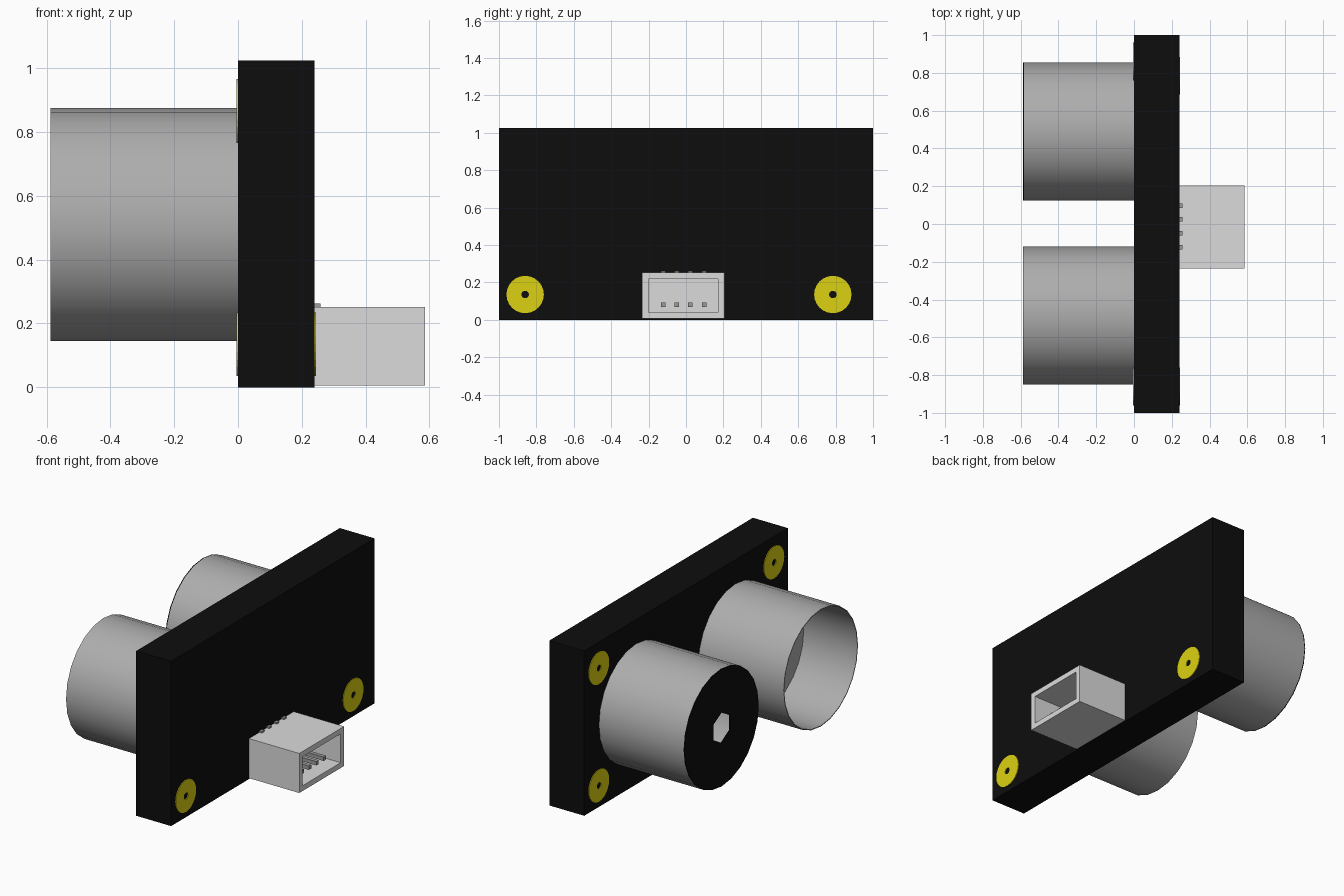
import bpy, bmesh, math
from mathutils import Matrix, Vector

cube = bpy.data.objects.get("Cube")
if cube:
    bpy.data.objects.remove(cube, do_unlink=True)


def material(name, rgb):
    m = bpy.data.materials.new(name)
    m.use_nodes = True
    m.diffuse_color = (*rgb, 1)
    bsdf = next(n for n in m.node_tree.nodes if n.type == 'BSDF_PRINCIPLED')
    bsdf.inputs["Base Color"].default_value = (*rgb, 1)
    return m


BLACK = material("board black", (0.004, 0.004, 0.004))
METAL = material("can grey", (0.42, 0.42, 0.42))
PAD = material("pad yellow", (0.72, 0.64, 0.006))
PLASTIC = material("connector light grey", (0.71, 0.71, 0.71))
PIN = material("pin grey", (0.33, 0.33, 0.33))


def finish(name, bm, mat, smooth=False):
    bmesh.ops.recalc_face_normals(bm, faces=bm.faces)
    mesh = bpy.data.meshes.new(name)
    bm.to_mesh(mesh)
    bm.free()
    mesh.materials.append(mat)
    ob = bpy.data.objects.new(name, mesh)
    bpy.context.collection.objects.link(ob)
    if smooth:
        bpy.ops.object.select_all(action='DESELECT')
        ob.select_set(True)
        bpy.context.view_layer.objects.active = ob
        bpy.ops.object.shade_smooth_by_angle(angle=math.radians(35))
    return ob


def box_mesh(lo, hi):
    lo, hi = Vector(lo), Vector(hi)
    bm = bmesh.new()
    bmesh.ops.create_cube(bm, size=1, matrix=Matrix.Translation((lo + hi) / 2)
                          @ Matrix.Diagonal((*(hi - lo), 1)))
    return bm


def ring(name, y, z, x0, x1, outer, inner, mat, smooth=False, hexagon=False, sides=24):
    """Hollow disc or tube along x; the bore can be round or six-sided."""
    bm = bmesh.new()
    loops = []
    for x, radius, bore in ((x0, outer, False), (x1, outer, False),
                            (x1, inner, True), (x0, inner, True)):
        loop = []
        for i in range(sides):
            a = math.tau * i / sides
            r = radius
            if bore and hexagon:
                half = math.pi / 6
                r *= math.cos(half) / math.cos(a % (2 * half) - half)
            loop.append(bm.verts.new((x, y + r * math.sin(a), z + r * math.cos(a))))
        loops.append(loop)
    for k in range(4):
        p, q = loops[k], loops[(k + 1) % 4]
        for i in range(sides):
            j = (i + 1) % sides
            bm.faces.new((p[i], p[j], q[j], q[i]))
    return finish(name, bm, mat, smooth)


# Circuit board
BACK = 0.24
finish("board", box_mesh((0, -1, 0), (BACK, 1, 1.025)), BLACK)

# Two transducer cans: one capped, one open
R, Z, TIP = 0.365, 0.51, -0.588
for side, y, capped in (("left", 0.49, True), ("right", -0.485, False)):
    start = TIP + 0.006 if capped else TIP
    ring(side + "_can", y, Z, start, 0, R, R - 0.005, METAL, smooth=True)
    bm = bmesh.new()
    bmesh.ops.create_cone(bm, cap_ends=True, segments=24, radius1=R - 0.007,
                          radius2=R - 0.007, depth=0.22,
                          matrix=Matrix.Translation((-0.11, y, Z))
                          @ Matrix.Rotation(math.pi / 2, 4, 'Y'))
    finish(side + "_can_floor", bm, METAL)
    if capped:
        ring(side + "_can_cap", y, Z, TIP, start, R, 0.094, BLACK, hexagon=True)

# Mounting pads on both faces of the board
for y in (-0.86, 0.86):
    for z in (0.135, 0.866):
        ring("front_pad", y, z, -0.004, 0, 0.1, 0.02, PAD)
for y in (-0.86, 0.785):
    ring("rear_pad", y, 0.135, BACK, BACK + 0.004, 0.1, 0.02, PAD)

# Connector housing with a recessed socket
bm = box_mesh((BACK, -0.235, 0.006), (0.586, 0.205, 0.252))
mouth = max(bm.faces, key=lambda f: f.calc_center_median().x)
bmesh.ops.inset_region(bm, faces=[mouth], thickness=0.047)
floor = bmesh.ops.extrude_discrete_faces(bm, faces=[mouth])["faces"][0]
bmesh.ops.translate(bm, verts=floor.verts, vec=(-0.3, 0, 0))
finish("connector_housing", bm, PLASTIC)

# Connector pins and their solder tails
for i in range(4):
    y = -0.122 + 0.073 * i
    w = 0.012
    finish("socket_pin", box_mesh((0.28, y - w, 0.068), (0.53, y + w, 0.092)), PIN)
    finish("pin_tail", box_mesh((BACK, y - w, 0.24), (0.258, y + w, 0.262)), PIN)
